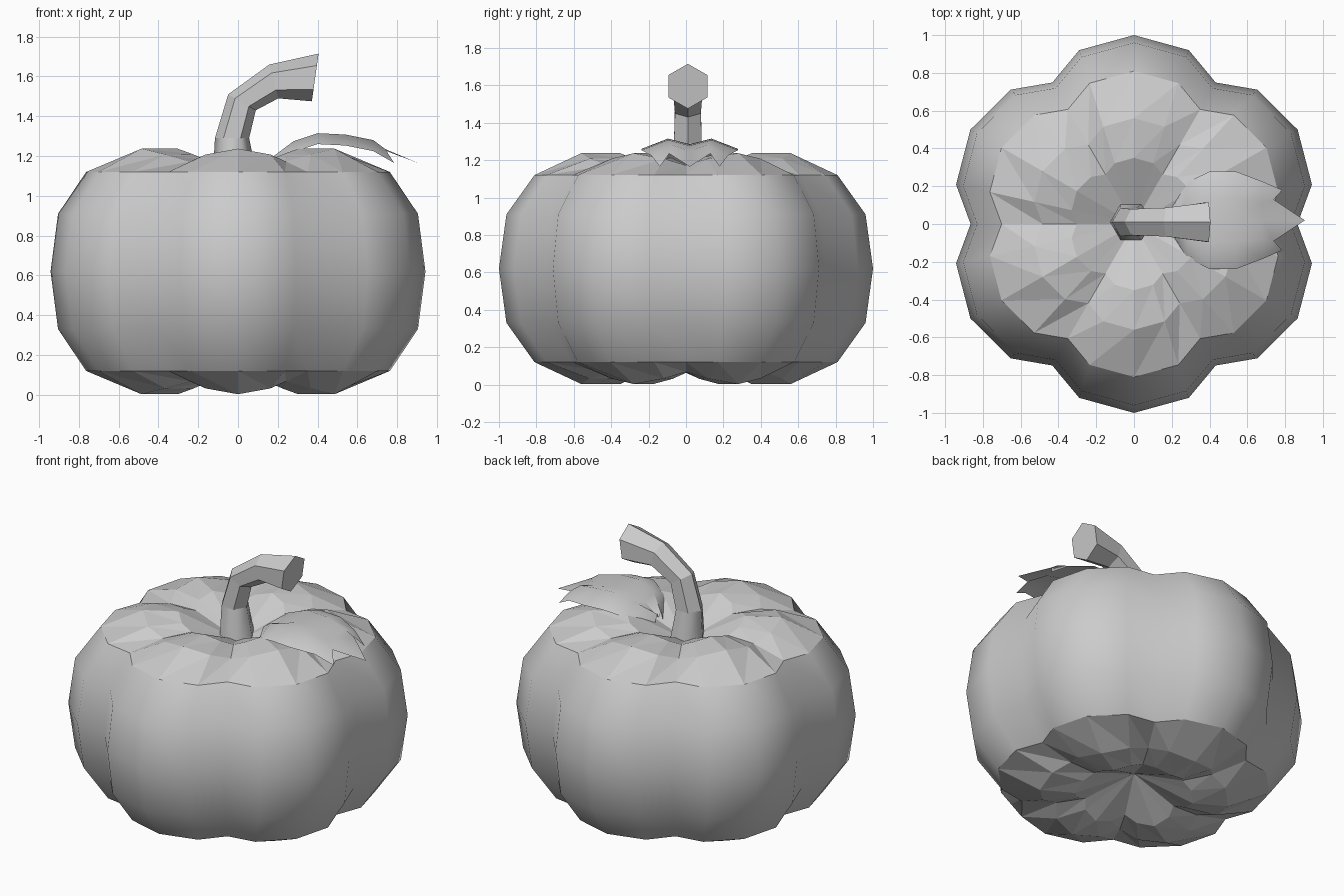
import bpy
import bmesh
from math import radians, sin, cos, pi
from mathutils import Vector

cube = bpy.data.objects.get("Cube")
if cube:
    bpy.data.objects.remove(cube, do_unlink=True)

grey = bpy.data.materials.new("plain_grey")
grey.use_nodes = True
colour = (0.6, 0.6, 0.6, 1)
grey.diffuse_color = colour
grey.node_tree.nodes["Principled BSDF"].inputs["Base Color"].default_value = colour


def finish(bm, name):
    bmesh.ops.recalc_face_normals(bm, faces=bm.faces)
    mesh = bpy.data.meshes.new(name)
    bm.to_mesh(mesh)
    bm.free()
    mesh.materials.append(grey)
    obj = bpy.data.objects.new(name, mesh)
    bpy.context.collection.objects.link(obj)
    return obj


# Six-lobed body: each lobe has a valley, a shoulder, a peak and a shoulder
MID = 0.62
lobe = [(0, 0.865, 1.0), (12.5, 0.965, 0.45), (30, 1.0, 0.0), (47.5, 0.965, 0.45)]
outline = [(radians(60 * k + a), r, d) for k in range(6) for a, r, d in lobe]
count = len(outline)
# radius, height from the middle, valley depth
upper = [(0.35, 0.617, 0.06), (0.56, 0.617, 0.065), (0.81, 0.5, 0), (0.96, 0.29, 0)]
lower = [(r, -h, -d) for r, h, d in upper]
profile = upper + [(1.0, 0, 0)] + lower[::-1]

bm = bmesh.new()
rings = [[bm.verts.new((R * r * cos(a), R * r * sin(a), MID + h - dip * d))
          for a, r, d in outline] for R, h, dip in profile]
poles = [bm.verts.new((0, 0, MID + s * 0.45)) for s in (1, -1)]
last = len(rings) - 1
for k in range(last):
    outer, inner = rings[k], rings[k + 1]
    cap = k < 2 or k >= last - 2
    if k < 2:
        outer, inner = inner, outer
    for i in range(count):
        j = (i + 1) % count
        if cap:
            bm.faces.new((outer[i], outer[j], inner[j]))
            bm.faces.new((outer[i], inner[j], inner[i]))
        else:
            bm.faces.new((outer[i], outer[j], inner[j], inner[i])).smooth = True
for pole, ring in zip(poles, (rings[0], rings[-1])):
    for i in range(count):
        bm.faces.new((pole, ring[i], ring[(i + 1) % count]))
# Hard edge where the faceted caps meet the smooth sides
for e in bm.edges:
    e.smooth = all(f.smooth for f in e.link_faces)
finish(bm, "pumpkin_body")

# Bent hexagonal stem: x, z, radius, tilt in degrees
bm = bmesh.new()
stations = [(-0.01, 1.03, 0.12, 0), (-0.03, 1.29, 0.086, 0), (0.02, 1.47, 0.08, 30),
            (0.18, 1.575, 0.088, 75), (0.388, 1.595, 0.121, 98)]
loops = []
for x, z, r, tilt in stations:
    t = radians(tilt)
    across = Vector((cos(t), 0, -sin(t)))
    loops.append([bm.verts.new(Vector((x, 0.01, z)) + across * r * cos(k * pi / 3)
                               + Vector((0, r * sin(k * pi / 3), 0))) for k in range(6)])
for n, (a, b) in enumerate(zip(loops, loops[1:])):
    for i in range(6):
        j = (i + 1) % 6
        bm.faces.new((a[i], a[j], b[j], b[i])).smooth = n == 0
bm.faces.new(loops[0])
bm.faces.new(loops[-1])
for e in bm.edges:
    e.smooth = all(f.smooth for f in e.link_faces)
finish(bm, "stem")

# Drooping three-pointed leaf: x, half width, ridge height
bm = bmesh.new()
rows = [(0.18, 0.04, 1.2), (0.28, 0.2, 1.275), (0.4, 0.258, 1.315),
        (0.54, 0.258, 1.308), (0.68, 0.205, 1.28)]
Y = 0.02
spine = [bm.verts.new((x, Y, z - 0.03)) for x, w, z in rows]
tip = bm.verts.new((0.905, Y, 1.165))
for s in (1, -1):
    ridge = [bm.verts.new((x, Y + s * w * 0.45, z)) for x, w, z in rows]
    rim = [bm.verts.new((x, Y + s * w, z - 0.055)) for x, w, z in rows]
    for a, b in ((spine, ridge), (ridge, rim)):
        for i in range(len(rows) - 1):
            bm.faces.new((a[i], a[i + 1], b[i + 1], b[i]))
    notch = bm.verts.new((0.74, Y + s * 0.11, 1.235))
    point = bm.verts.new((0.785, Y + s * 0.16, 1.165))
    bm.faces.new((ridge[-1], rim[-1], point, notch))
    bm.faces.new((spine[-1], tip, notch))
    bm.faces.new((spine[-1], notch, ridge[-1]))
leaf = finish(bm, "leaf")
bpy.ops.object.select_all(action="DESELECT")
leaf.select_set(True)
bpy.context.view_layer.objects.active = leaf
bpy.ops.object.shade_smooth_by_angle(angle=radians(40))
